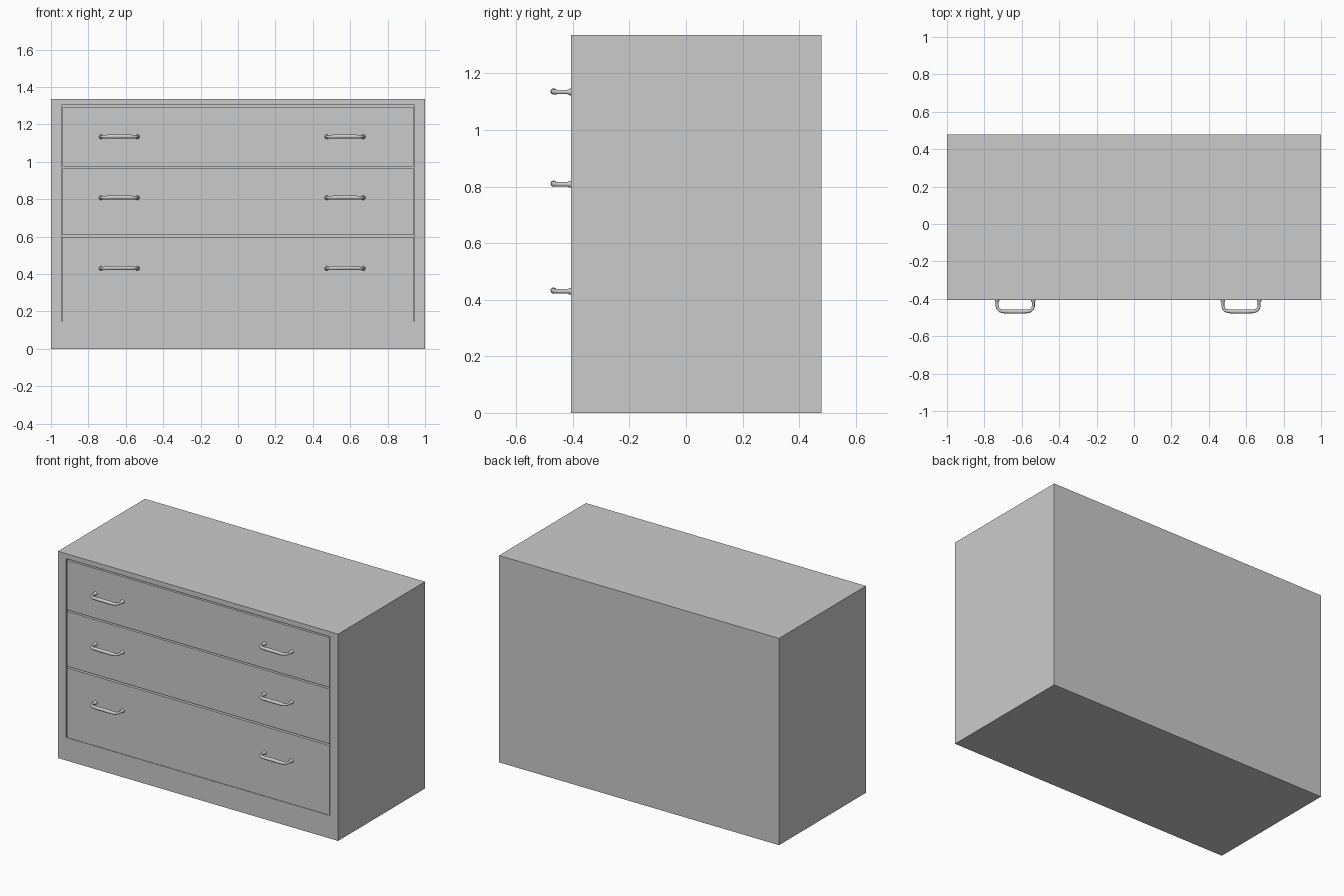
import bpy, bmesh
from mathutils import Matrix, Vector

if "Cube" in bpy.data.objects:
    bpy.data.objects.remove(bpy.data.objects["Cube"])

FRONT, BACK, TOP = -0.407, 0.479, 1.335


def add_object(name, bm):
    mesh = bpy.data.meshes.new(name)
    bmesh.ops.recalc_face_normals(bm, faces=bm.faces)
    bm.to_mesh(mesh)
    bm.free()
    ob = bpy.data.objects.new(name, mesh)
    bpy.context.collection.objects.link(ob)
    return ob


def box_bm(lo, hi):
    lo, hi = Vector(lo), Vector(hi)
    bm = bmesh.new()
    bmesh.ops.create_cube(bm, size=1, matrix=Matrix.Translation((lo + hi) / 2)
                          @ Matrix.Diagonal((*(hi - lo), 1)))
    return bm


# Carcass: a box whose front face is inset to the drawer opening and pushed in
bm = box_bm((-1, FRONT, 0), (1, BACK, TOP))
front = min(bm.faces, key=lambda f: f.calc_center_median().y)
bmesh.ops.inset_individual(bm, faces=[front], thickness=0.06)
for v in front.verts:
    v.co = (0.943 if v.co.x > 0 else -0.943, FRONT, 1.303 if v.co.z > 0.7 else 0.148)
inner = bmesh.ops.extrude_discrete_faces(bm, faces=[front])["faces"][0]
for v in inner.verts:
    v.co.y += 0.04
add_object("cabinet_body", bm)

# Flush drawer fronts separated by narrow gaps
rows = [("bottom", 0.15, 0.599, 0.43), ("middle", 0.61, 0.964, 0.808), ("top", 0.974, 1.294, 1.134)]
for name, z0, z1, _ in rows:
    add_object(name + "_drawer", box_bm((-0.938, FRONT, z0), (0.938, FRONT + 0.038, z1)))

# Handle: bowed tube, thicker along the grip, flared at the feet
half = [(0.097, 0.004, 0, 0.013), (0.097, -0.005, 0, 0.012), (0.097, -0.012, 0, 0.008),
        (0.097, -0.034, 0, 0.008), (0.092, -0.047, 0, 0.008), (0.082, -0.056, 0, 0.009),
        (0.066, -0.06, 0.001, 0.010), (0.03, -0.061, 0.002, 0.011)]
path = [(-x, y, z, r) for x, y, z, r in half] + half[::-1]
curve = bpy.data.curves.new("handle_path", "CURVE")
curve.dimensions = "3D"
curve.bevel_depth = 1.0
curve.bevel_resolution = 3
curve.use_fill_caps = True
spline = curve.splines.new("POLY")
spline.points.add(len(path) - 1)
for p, (x, y, z, r) in zip(spline.points, path):
    p.co = (x, y, z, 1)
    p.radius = r
    
source = bpy.data.objects.new("handle_source", curve)
bpy.context.collection.objects.link(source)
mesh = bpy.data.meshes.new_from_object(
    source.evaluated_get(bpy.context.evaluated_depsgraph_get()))
bpy.data.objects.remove(source)
for poly in mesh.polygons:
    poly.use_smooth = True

# Two handles on every drawer
for name, _, _, z in rows:
    for side, x in (("left", -0.635), ("right", 0.572)):
        ob = bpy.data.objects.new(f"{name}_{side}_handle", mesh)
        ob.location = (x, FRONT, z)
        bpy.context.collection.objects.link(ob)
